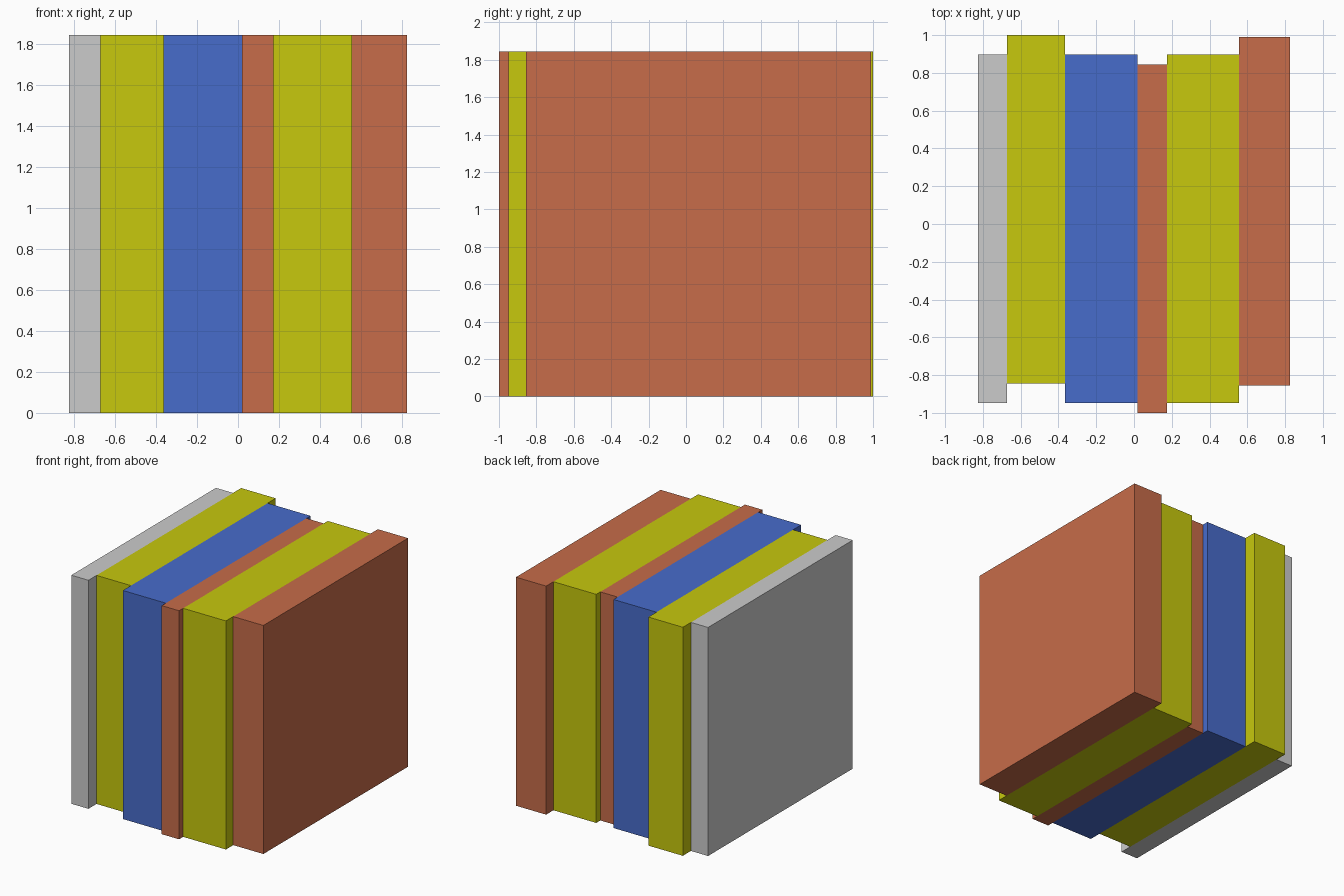
import bpy
import bmesh
from mathutils import Matrix, Vector

if "Cube" in bpy.data.objects:
    bpy.data.objects.remove(bpy.data.objects["Cube"])

HEIGHT = 1.845
DEPTH = 1.845


def material(name, rgb):
    mat = bpy.data.materials.new(name)
    mat.diffuse_color = (*rgb, 1)
    mat.use_nodes = True
    mat.node_tree.nodes["Principled BSDF"].inputs["Base Color"].default_value = mat.diffuse_color
    return mat


orange = material("orange", (0.57, 0.15, 0.067))
yellow = material("yellow", (0.57, 0.58, 0.004))
blue = material("blue", (0.064, 0.15, 0.60))


def slab(name, x0, x1, y_front, mat):
    """Upright block between x0 and x1, its spine at y_front."""
    size = Vector((x1 - x0, DEPTH, HEIGHT))
    bm = bmesh.new()
    bmesh.ops.create_cube(bm, size=1, matrix=Matrix.Diagonal((*size, 1)))
    mesh = bpy.data.meshes.new(name)
    bm.to_mesh(mesh)
    bm.free()
    if mat:
        mesh.materials.append(mat)
    obj = bpy.data.objects.new(name, mesh)
    obj.location = ((x0 + x1) / 2, y_front + DEPTH / 2, HEIGHT / 2)
    bpy.context.collection.objects.link(obj)


# Row of closed books, left to right: right edge, spine position, cover
books = [
    ("thin_grey_book", -0.672, -0.948, None),
    ("tall_yellow_book", -0.364, -0.845, yellow),
    ("thick_blue_book", 0.019, -0.948, blue),
    ("thin_orange_book", 0.174, -1.0, orange),
    ("thick_yellow_book", 0.556, -0.948, yellow),
    ("end_orange_book", 0.825, -0.855, orange),
]
left = -0.825
for name, right, y_front, mat in books:
    slab(name, left, right, y_front, mat)
    left = right
